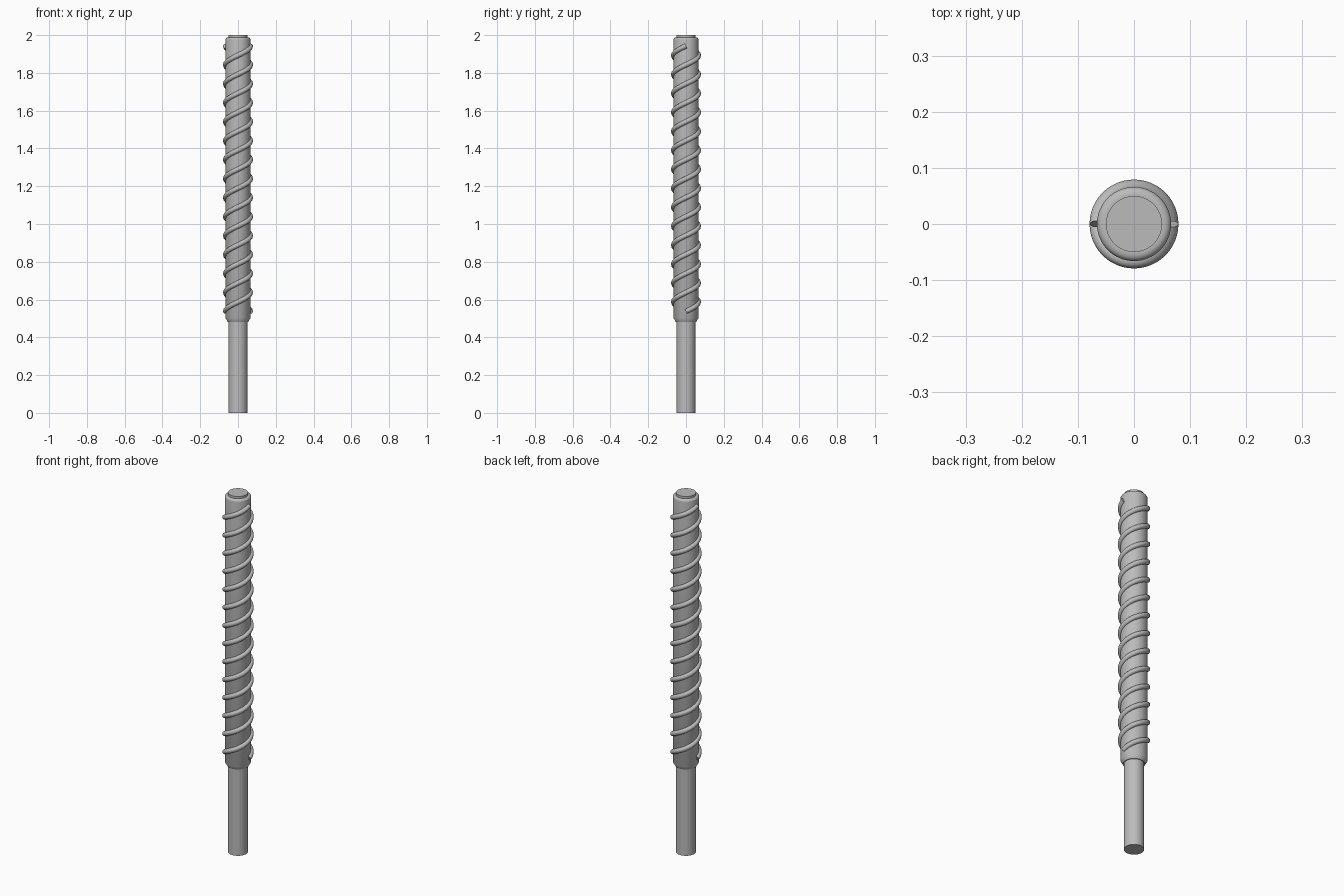
import bpy, bmesh, math

if "Cube" in bpy.data.objects:
    bpy.data.objects.remove(bpy.data.objects["Cube"])

steel = bpy.data.materials.new("steel_grey")
steel.diffuse_color = (0.5, 0.5, 0.5, 1)
steel.use_nodes = True
steel.node_tree.nodes["Principled BSDF"].inputs["Base Color"].default_value = steel.diffuse_color


def finish(name, bm, angle=30):
    """Turn a bmesh into a named, coloured object with sharp edges kept."""
    bmesh.ops.recalc_face_normals(bm, faces=bm.faces)
    mesh = bpy.data.meshes.new(name)
    bm.to_mesh(mesh)
    bm.free()
    mesh.materials.append(steel)
    obj = bpy.data.objects.new(name, mesh)
    bpy.context.collection.objects.link(obj)
    bpy.ops.object.select_all(action='DESELECT')
    obj.select_set(True)
    bpy.context.view_layer.objects.active = obj
    bpy.ops.object.shade_smooth_by_angle(angle=math.radians(angle))
    return obj


def skin(bm, rings):
    """Bridge successive vertex rings and cap both ends."""
    n = len(rings[0])
    for a, b in zip(rings, rings[1:]):
        for i in range(n):
            j = (i + 1) % n
            bm.faces.new((a[i], a[j], b[j], b[i]))
    bm.faces.new(rings[0])
    bm.faces.new(rings[-1])


def lathe(name, profile, sides=64):
    """Round solid from (radius, height) points."""
    bm = bmesh.new()
    turn = [2 * math.pi * i / sides for i in range(sides)]
    skin(bm, [[bm.verts.new((r * math.cos(t), r * math.sin(t), z)) for t in turn]
              for r, z in profile])
    return finish(name, bm)


def helix(name, start, radius=0.066, wire=0.0132, z0=0.537, z1=1.943,
          turns=7, steps=48, sides=12):
    """Round wire wound about the z axis."""
    bm = bmesh.new()
    slope = math.atan2(z1 - z0, 2 * math.pi * turns * radius)
    rings = []
    for k in range(turns * steps + 1):
        f = k / (turns * steps)
        t = start + 2 * math.pi * turns * f
        z = z0 + (z1 - z0) * f
        ring = []
        for i in range(sides):
            a = 2 * math.pi * i / sides
            out, up = wire * math.cos(a), wire * math.sin(a)
            r, side = radius + out, -up * math.sin(slope)
            ring.append(bm.verts.new((r * math.cos(t) - side * math.sin(t),
                                      r * math.sin(t) + side * math.cos(t),
                                      z + up * math.cos(slope))))
        rings.append(ring)
    skin(bm, rings)
    return finish(name, bm, 40)


# Plain lower shank
lathe("shank", [(0.05, 0), (0.05, 0.49)])

# Thick threaded body: bevelled foot, rounded shoulder and small end disc
shoulder = [(0.053 + 0.013 * math.cos(a), 1.976 + 0.012 * math.sin(a))
            for a in (math.pi / 2 * i / 5 for i in range(6))]
lathe("body", [(0.054, 0.482), (0.066, 0.503)] + shoulder
      + [(0.05, 1.988), (0.05, 2.0)])

# Two intertwined thread ribs
helix("thread_rib_a", 0)
helix("thread_rib_b", math.pi)
